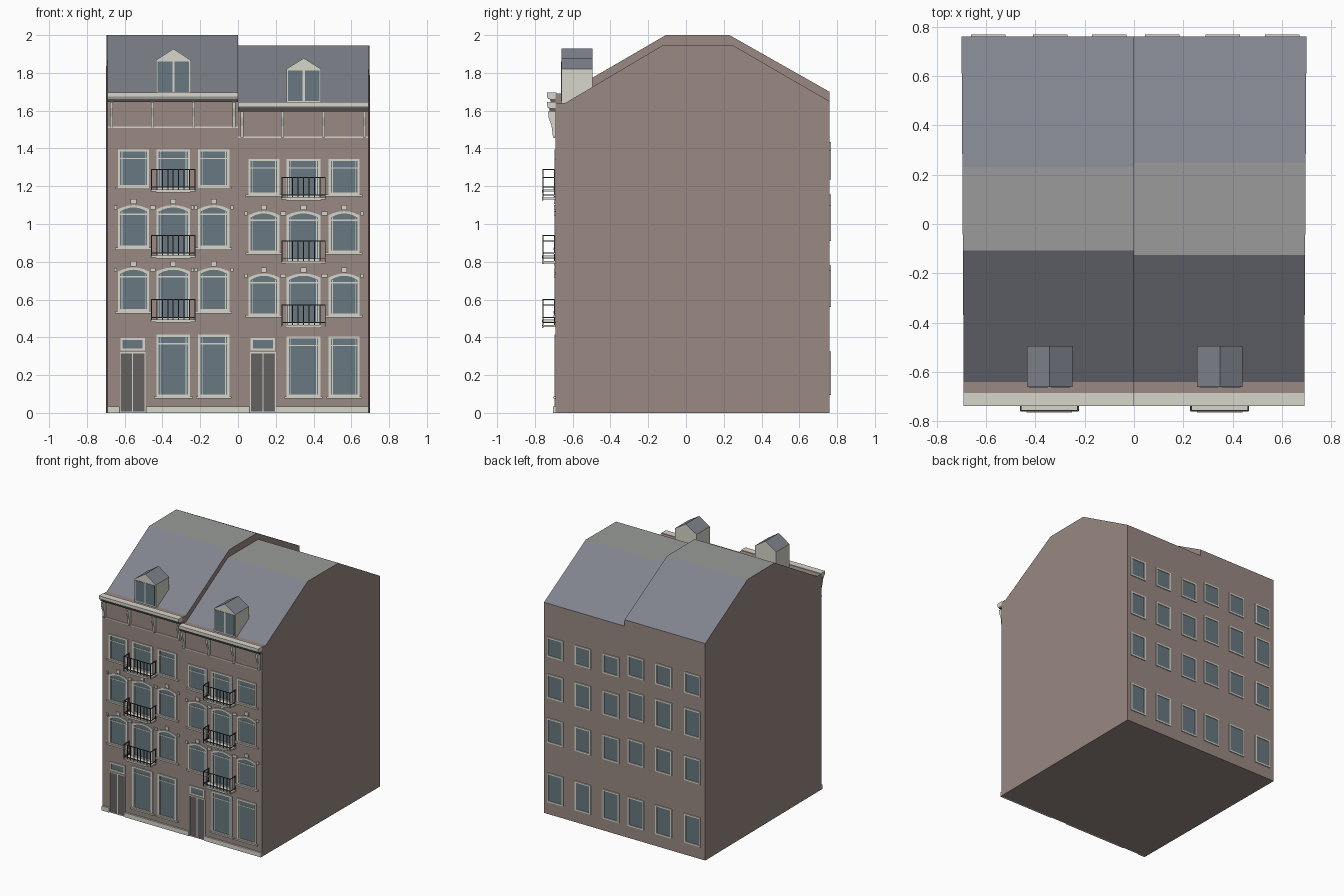
import bpy, bmesh, math

if "Cube" in bpy.data.objects:
    bpy.data.objects.remove(bpy.data.objects["Cube"])

def mat(name, r, g, b):
    m = bpy.data.materials.new(name)
    m.diffuse_color = (r, g, b, 1)
    m.use_nodes = True
    m.node_tree.nodes["Principled BSDF"].inputs["Base Color"].default_value = m.diffuse_color
    return m

BRICK = mat("brick", .32, .25, .225)
SLATE = mat("slate", .22, .23, .27)
FLAT = mat("roof_felt", .32, .33, .32)
STONE = mat("stone", .68, .67, .60)
GLASS = mat("glass", .14, .19, .22)
DOOR = mat("door_paint", .13, .12, .12)
IRON = mat("iron", .05, .05, .06)

FRONT, BACK = -.69, .76
parts = {}

def part(name, m):
    if name not in parts:
        parts[name] = (bmesh.new(), [m])
    return parts[name][0]

def prism(bm, a, b):
    """Closed solid between two matching point loops."""
    va, vb = [bm.verts.new(p) for p in a], [bm.verts.new(p) for p in b]
    n = len(a)
    faces = [bm.faces.new((va[i], va[(i + 1) % n], vb[(i + 1) % n], vb[i])) for i in range(n)]
    bm.faces.new(va[::-1])
    bm.faces.new(vb)
    return faces

def box(name, m, x0, x1, y0, y1, z0, z1):
    rect = [(x0, z0), (x1, z0), (x1, z1), (x0, z1)]
    prism(part(name, m), [(x, y0, z) for x, z in rect], [(x, y1, z) for x, z in rect])

def along_x(name, m, profile, x0, x1):
    return prism(part(name, m), [(x0, y, z) for y, z in profile], [(x1, y, z) for y, z in profile])

def ring(name, m, outer, inner, y0, y1):
    bm = part(name, m)
    loops = [[bm.verts.new((x, y, z)) for x, z in pts]
             for pts, y in ((outer, y0), (inner, y0), (inner, y1), (outer, y1))]
    n = len(outer)
    for k in range(4):
        p, q = loops[k], loops[(k + 1) % 4]
        for i in range(n):
            j = (i + 1) % n
            bm.faces.new((p[i], p[j], q[j], q[i]))

def outline(x, w, z0, z1, rise):
    """Opening outline with a straight or shallow arched head."""
    pts = [(x - w / 2, z0), (x + w / 2, z0)]
    n = 6 if rise else 1
    for i in range(n + 1):
        t = 1 - 2 * i / n
        pts.append((x + t * w / 2, z1 - rise * t * t))
    return pts

def window(side, x, w, z0, z1, rise=0, wall=FRONT, d=-1, detail=True):
    f = .012
    out, inn = outline(x, w, z0, z1, rise), outline(x, w - 2 * f, z0 + f, z1 - f, rise)
    ring(side + "_frames", STONE, out, inn, wall - d * .005, wall + d * .007)
    prism(part(side + "_glass", GLASS), [(px, wall - d * .005, pz) for px, pz in inn],
          [(px, wall + d * .002, pz) for px, pz in inn])
    if detail:
        ys = (wall - .005, wall)
        box(side + "_glazing_bars", STONE, x - w / 2 + f, x + w / 2 - f, *ys, z1 - .052, z1 - .045)
        for s in (-1, 1):
            c = x + s * (w / 2 - .021)
            box(side + "_glazing_bars", STONE, c - .002, c + .002, *ys, z0 + f, z1 - f - rise)

def balcony(side, x, z):
    s, r = side + "_balcony_slabs", side + "_balcony_railings"
    box(s, STONE, x - .12, x + .12, -.757, FRONT, z - .006, z + .006)
    box(s, STONE, x - .092, x + .092, -.763, -.755, z - .01, z + .004)
    t, y0, y1, top = .0025, -.757, -.697, z + .112
    for h in (top, z + .018):
        box(r, IRON, x - .117, x + .117, y0 - t, y0 + t, h - t, h + t)
        for c in (x - .115, x + .115):
            box(r, IRON, c - t, c + t, y0, FRONT, h - t, h + t)
    for i in range(9):
        c = x - .115 + i * .23 / 8
        box(r, IRON, c - t, c + t, y0 - t, y0 + t, z, top)
    for c in (x - .115, x + .115):
        box(r, IRON, c - t, c + t, y1 - t, y1 + t, z, top)

def gable_house(side, sgn, eave, ridge, ya, yb):
    """Brick block with a two slope roof and flat top, slightly wider at the back."""
    prof = [(FRONT, 0), (FRONT, eave - .01), (-.64, eave - .01), (ya, ridge), (yb, ridge),
            (BACK, eave), (BACK, 0)]
    bm = part(side + "_house_body", BRICK)
    parts[side + "_house_body"][1].extend([SLATE, FLAT])
    edge = [(sgn * (.69 + .009 * (y - FRONT) / 1.45), y, z) for y, z in prof]
    faces = prism(bm, [(0, y, z) for y, z in prof], edge)
    faces[2].material_index = faces[4].material_index = 1
    faces[3].material_index = 2

def dormer(side, x, z0, eave, peak):
    w, y0, y1 = .0925, -.66, -.495
    shape = [(x - w, z0), (x + w, z0), (x + w, eave), (x, peak), (x - w, eave)]
    faces = prism(part(side + "_dormer", STONE), [(px, y0, pz) for px, pz in shape],
                  [(px, y1, pz) for px, pz in shape])
    parts[side + "_dormer"][1].append(SLATE)
    faces[2].material_index = faces[3].material_index = 1
    for s in (-1, 1):
        a, b = sorted((x + s * .006, x + s * .083))
        box(side + "_dormer_panes", GLASS, a, b, y0 - .003, y0 + .01, z0 + .01, eave - .008)

def cornice(side, x0, x1, top, low):
    n = side + "_cornice"
    along_x(n, STONE, [(FRONT, top - .032), (-.73, top - .032), (-.737, top - .02), (-.737, top),
                       (-.685, top), (-.685, top - .032)], x0, x1)
    along_x(side + "_cornice_soffit", DOOR, [(FRONT, top - .05), (-.715, top - .05),
                                             (-.722, top - .032), (FRONT, top - .032)], x0, x1)
    box(n, STONE, x0, x1, -.696, FRONT, low - .003, low + .005)
    h = top - .05
    for i in range(4):
        c = x0 + .02 + i * (x1 - x0 - .04) / 3
        along_x(side + "_brackets", STONE, [(FRONT, h), (-.73, h), (-.728, h - .03), (-.712, h - .075),
                                            (-.704, low), (FRONT, low)], c - .008, c + .008)

def facade(side, dx, rows, ground_top):
    cols = [(dx - .553, .165), (dx - .343, .178), (dx - .128, .165)]
    # upper floors: windows, sills, arch stones, balconies
    for z0, z1, slab, rise in rows:
        for i, (x, w) in enumerate(cols):
            mid = i == 1
            window(side + "_window", x, w, slab + .006 if mid else z0, z1, rise)
            if not mid:
                box(side + "_sills", STONE, x - w / 2 - .015, x + w / 2 + .015, -.702, FRONT, z0 - .01, z0 + .002)
            if rise:
                box(side + "_keystones", STONE, x - .015, x + .015, -.699, FRONT, z1 + .006, z1 + .033)
                for s in (-1, 1):
                    c = x + s * (w / 2 + .013)
                    box(side + "_keystones", STONE, c - .008, c + .008, -.698, FRONT, z1 - .022, z1 - .002)
        balcony(side, cols[1][0], slab)
    # ground floor windows
    for x, w in cols[1:]:
        window(side + "_window", x, w, .085, ground_top)
        box(side + "_sills", STONE, x - w / 2 - .012, x + w / 2 + .012, -.702, FRONT, .076, .087)
    # double door with fanlight, and plinth either side
    x = dx - .558
    ring(side + "_door_frame", STONE, outline(x, .136, 0, .322, 0), outline(x, .126, .008, .314, 0), -.685, -.697)
    for s in (-1, 1):
        a, b = sorted((x + s * .003, x + s * .062))
        box(side + "_door_leaves", DOOR, a, b, -.694, -.685, .008, .314)
    box(side + "_door_frame", STONE, x - .003, x + .003, -.695, -.685, .008, .314)
    window(side + "_fanlight", x, .13, .33, .397, detail=False)
    box(side + "_plinth", STONE, dx - .69, x - .07, -.703, FRONT, 0, .035)
    box(side + "_plinth", STONE, x + .07, dx, -.703, FRONT, 0, .035)

# left, taller house
gable_house("left", -1, 1.70, 2.0, -.107, .23)
cornice("left", -.69, 0, 1.695, 1.512)
dormer("left", -.342, 1.69, 1.867, 1.928)
facade("left", 0, [(1.195, 1.395, 1.177, 0), (.873, 1.10, .828, .022), (.537, .77, .488, .022)], .415)

# right, lower house
gable_house("right", 1, 1.65, 1.945, -.125, .25)
cornice("right", 0, .69, 1.645, 1.457)
dormer("right", .348, 1.64, 1.82, 1.878)
facade("right", .69, [(1.155, 1.345, 1.135, 0), (.848, 1.068, .798, .022), (.515, .738, .46, .022)], .405)

# rear windows
for side, xs, rows in (
        ("left", (-.59, -.34, -.10), ((1.27, 1.435), (.94, 1.155), (.585, .78), (.095, .325))),
        ("right", (.60, .36, .115), ((1.235, 1.39), (.91, 1.10), (.56, .755), (.095, .325)))):
    for x in xs:
        for z0, z1 in rows:
            window(side + "_rear_window", x, .14, z0, z1, wall=BACK, d=1, detail=False)

# turn the collected parts into objects
for name, (bm, mats) in parts.items():
    bmesh.ops.recalc_face_normals(bm, faces=bm.faces[:])
    me = bpy.data.meshes.new(name)
    bm.to_mesh(me)
    bm.free()
    for m in mats:
        me.materials.append(m)
    bpy.context.scene.collection.objects.link(bpy.data.objects.new(name, me))
